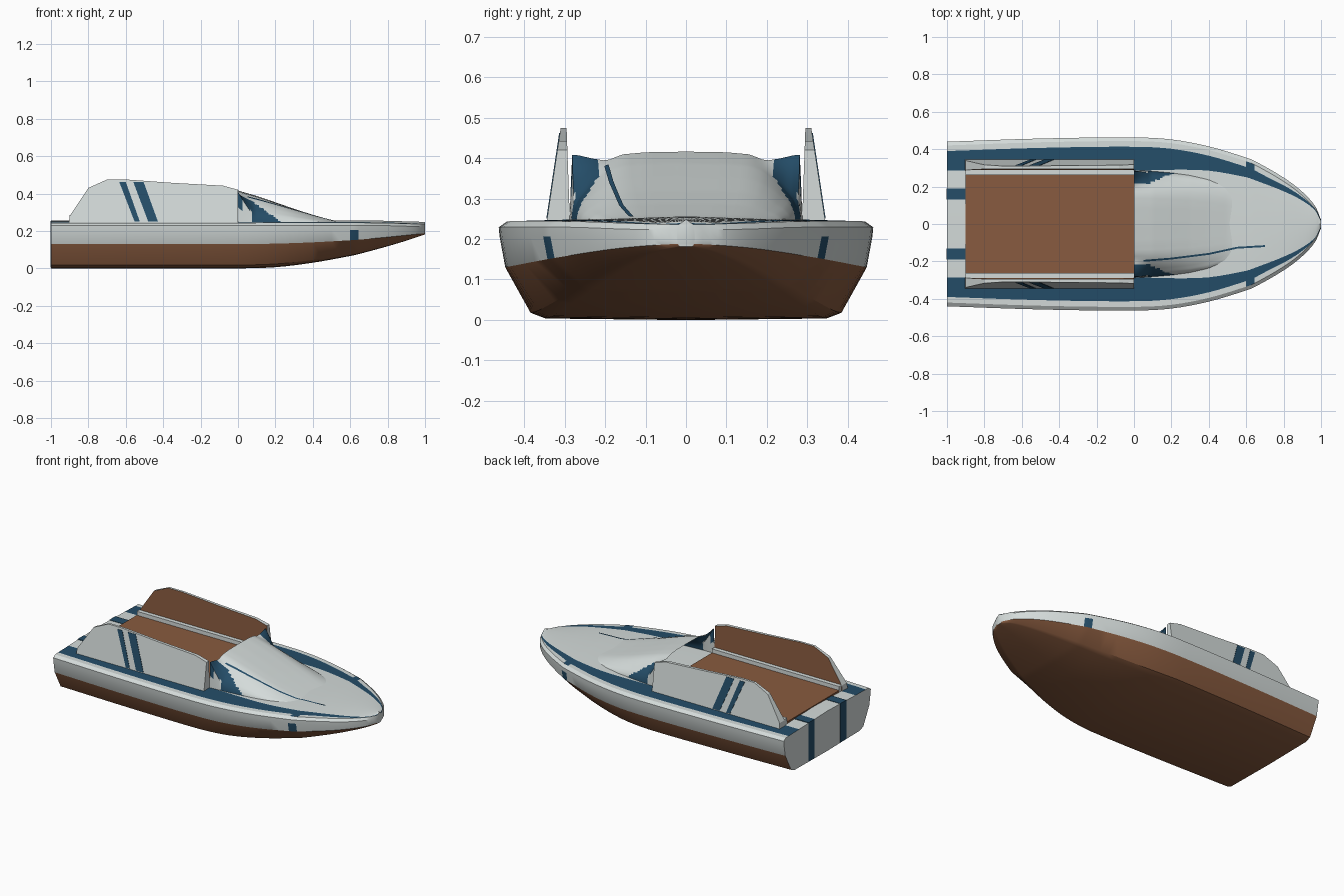
import bpy, bmesh, math

if "Cube" in bpy.data.objects:
    bpy.data.objects.remove(bpy.data.objects["Cube"])


def material(name, rgb):
    m = bpy.data.materials.new(name)
    m.use_nodes = True
    m.diffuse_color = (*rgb, 1)
    m.node_tree.nodes["Principled BSDF"].inputs["Base Color"].default_value = (*rgb, 1)
    return m


WHITE, BLUE, BROWN = 0, 1, 2
MATS = [material("pale_grey", (0.66, 0.71, 0.70)),
        material("deep_blue", (0.018, 0.075, 0.14)),
        material("wood_brown", (0.25, 0.105, 0.05))]


def finish(name, bm, smooth=True, recalc=True):
    if recalc:
        bmesh.ops.recalc_face_normals(bm, faces=bm.faces)
    mesh = bpy.data.meshes.new(name)
    bm.to_mesh(mesh)
    bm.free()
    for m in MATS:
        mesh.materials.append(m)
    ob = bpy.data.objects.new(name, mesh)
    bpy.context.collection.objects.link(ob)
    if smooth:
        bpy.ops.object.select_all(action='DESELECT')
        ob.select_set(True)
        bpy.context.view_layer.objects.active = ob
        bpy.ops.object.shade_smooth_by_angle(angle=math.radians(30))
    return ob


def box(name, lo, hi, mat):
    bm = bmesh.new()
    bmesh.ops.create_cube(bm, size=1)
    for v in bm.verts:
        v.co = [(a + b) / 2 + c * (b - a) for a, b, c in zip(lo, hi, v.co)]
    for f in bm.faces:
        f.material_index = mat
    return finish(name, bm, smooth=False)


def lerp_table(rows, x):
    """Piecewise linear lookup of y in (x, y) pairs."""
    for (x0, y0), (x1, y1) in zip(rows, rows[1:]):
        if x <= x1:
            return y0 + (y1 - y0) * max(0, x - x0) / (x1 - x0)
    return rows[-1][1]


def smooth_rows(rows, steps):
    """Hermite resampling of table rows along their first column."""
    def slope(i, j):
        a, b = rows[max(i - 1, 0)], rows[min(i + 1, len(rows) - 1)]
        return (b[j] - a[j]) / (b[0] - a[0])
    out = []
    for i in range(len(rows) - 1):
        a, b = rows[i], rows[i + 1]
        d = b[0] - a[0]
        for k in range(steps):
            t = k / steps
            row = [a[0] + d * t]
            for j in range(1, len(a)):
                row.append((2*t**3 - 3*t*t + 1) * a[j] + (t**3 - 2*t*t + t) * d * slope(i, j)
                           + (3*t*t - 2*t**3) * b[j] + (t**3 - t*t) * d * slope(i + 1, j))
            out.append(row)
    return out + [list(rows[-1])]


# Hull stations: x, half width, keel z, colour line z, sheer z, inner edge of deck band
STATIONS = [
    (-1, .44, 0, .13, .235, .285), (-.5, .457, 0, .13, .235, .285),
    (0, .463, 0, .13, .235, .285), (.2, .452, .006, .132, .236, .29),
    (.4, .415, .03, .139, .236, .285), (.6, .355, .066, .15, .236, .25),
    (.645, .337, .076, .153, .236, .235), (.8, .248, .118, .167, .234, .175),
    (.9, .172, .148, .177, .231, .125), (.97, .093, .171, .184, .229, .07),
    (1, .022, .181, .188, .228, .012)]


def hull_half(x, w, k, c, s, i):
    e = (c - k) / .13
    flat = .75 - .12 * max(0, x)
    o = w - .05 * min(1, w / .3)
    i = min(i, o - .001)
    rim = w - min(.02, w * .2)

    def deck(y):
        return s + .008 + .012 * (1 - y / rim)
    return [(0, k), (flat * w, k + .004 * e), ((flat + .08) * w, k + .018 * e),
            (.965 * w, c), (.995 * w, s - .03), (w, s - .006), (rim, deck(rim)),
            (o, deck(o)), (i, deck(i)), (0, deck(0))]


bm = bmesh.new()
rings, xs = [], []
for row in smooth_rows(STATIONS, 4):
    half = hull_half(*row)
    loop = half + [(-y, z) for y, z in half[-2:0:-1]]
    rings.append([bm.verts.new((row[0], y, z)) for y, z in loop])
    xs.append(row[0])
n = len(rings[0])
for a, b, x0, x1 in zip(rings, rings[1:], xs, xs[1:]):
    mark = .599 < (x0 + x1) / 2 < .646
    for j in range(n):
        f = bm.faces.new((a[j], a[(j + 1) % n], b[(j + 1) % n], b[j]))
        strip = min(j, n - 1 - j)
        if strip < 3:
            f.material_index = BROWN
        elif strip == 7 or (mark and strip in (3, 6)):
            f.material_index = BLUE
bm.faces.new(rings[0])
bm.faces.new(rings[-1])
finish("hull", bm)

# Cabin cowl, open towards the cockpit
TOP = [(0, .174), (.1, .145), (.2, .111), (.3, .076), (.4, .044), (.5, .016), (.58, 0)]
WIDTH = [(0, .288), (.1, .283), (.2, .275), (.3, .262), (.4, .24), (.5, .2), (.58, .16)]
BASE = .242


def cowl_z(x, y):
    fin = max(0, 1 - x / .09)
    shape = [(0, 1), (.35, .99), (.55, .96), (.68, .87), (.8, .68 + .22 * fin),
             (.93, .4 + .55 * fin), (.98, .2 + .75 * fin), (1, 0)]
    return BASE + lerp_table(TOP, x) * lerp_table(shape, abs(y) / lerp_table(WIDTH, x))


bm = bmesh.new()
us = [math.sin(math.pi / 2 * k / 22) for k in range(-22, 23)]
grid = []
for k in range(47):
    x = .58 * k / 46
    w = lerp_table(WIDTH, x)
    grid.append([bm.verts.new((x, u * w, cowl_z(x, u * w))) for u in us])
for a, b in zip(grid, grid[1:]):
    for j in range(len(us) - 1):
        f = bm.faces.new((a[j], b[j], b[j + 1], a[j + 1]))
        p = f.calc_center_median()
        front = .23 - (p.z - .25) * 1.45
        rear = .08 - max(0, p.z - .3) * 1.5
        if abs(p.y) > .215 and rear < p.x < front:
            f.material_index = BLUE
finish("cabin_cowl", bm, recalc=False)

# Pinstripe lying on the right half of the cowl
PIN = [(.05, -.197), (.2, -.185), (.4, -.16), (.55, -.127), (.7, -.118)]
bm = bmesh.new()
prev = None
for k in range(40):
    x = .05 + .65 * k / 39
    y = lerp_table(PIN, x)
    pair = [bm.verts.new((x, y + d, max(cowl_z(min(x, .58), y + d), .2525) + .003))
            for d in (-.005, .005)]
    if prev:
        bm.faces.new((prev[0], pair[0], pair[1], prev[1])).material_index = BLUE
    prev = pair
finish("cowl_pinstripe", bm, recalc=False)

# Cockpit floor
box("cockpit_floor", (-.9, -.262, .2), (0, .262, .26), BROWN)

# Cockpit side walls with slanted stripes, rails and stern stripes
WALL = [(-.905, .24), (-.9, .28), (-.8, .43), (-.7, .475), (-.6, .475),
        (-.35, .457), (-.08, .442), (0, .42), (0, .24)]
STRIPES = [[(-.635, .462), (-.6, .462), (-.525, .25), (-.553, .25)],
           [(-.56, .462), (-.505, .462), (-.428, .25), (-.48, .25)]]


def outer(z):
    return .345 - .15 * (z - .24)


def inner(z):
    return .287 + .035 * (z - .24)


for side, label in ((1, "back"), (-1, "front")):
    bm = bmesh.new()
    out = [bm.verts.new((x, side * outer(z), z)) for x, z in WALL]
    ins = [bm.verts.new((x, side * inner(z), z)) for x, z in WALL]
    bm.faces.new(out)
    bm.faces.new(ins).material_index = BROWN
    for j in range(len(WALL)):
        k = (j + 1) % len(WALL)
        bm.faces.new((out[j], out[k], ins[k], ins[j]))
    finish(label + "_cockpit_wall", bm, smooth=False)

    bm = bmesh.new()
    for quad in STRIPES:
        near = [bm.verts.new((x, side * (outer(z) - .002), z)) for x, z in quad]
        far = [bm.verts.new((x, side * (outer(z) + .002), z)) for x, z in quad]
        bm.faces.new(near)
        bm.faces.new(far)
        for j in range(4):
            k = (j + 1) % 4
            bm.faces.new((near[j], near[k], far[k], far[j]))
    for f in bm.faces:
        f.material_index = BLUE
    finish(label + "_wall_stripes", bm, smooth=False)

    def side_box(name, x, y, z, mat):
        ys = sorted(side * v for v in y)
        box(label + name, (x[0], ys[0], z[0]), (x[1], ys[1], z[1]), mat)
    side_box("_rail", (-.9, 0), (.262, .288), (.24, .285), WHITE)
    side_box("_stern_deck_stripe", (-1, -.9), (.13, .19), (.2455, .2535), BLUE)
    side_box("_transom_stripe", (-1.0015, -.998), (.13, .19), (.004, .2535), BLUE)
